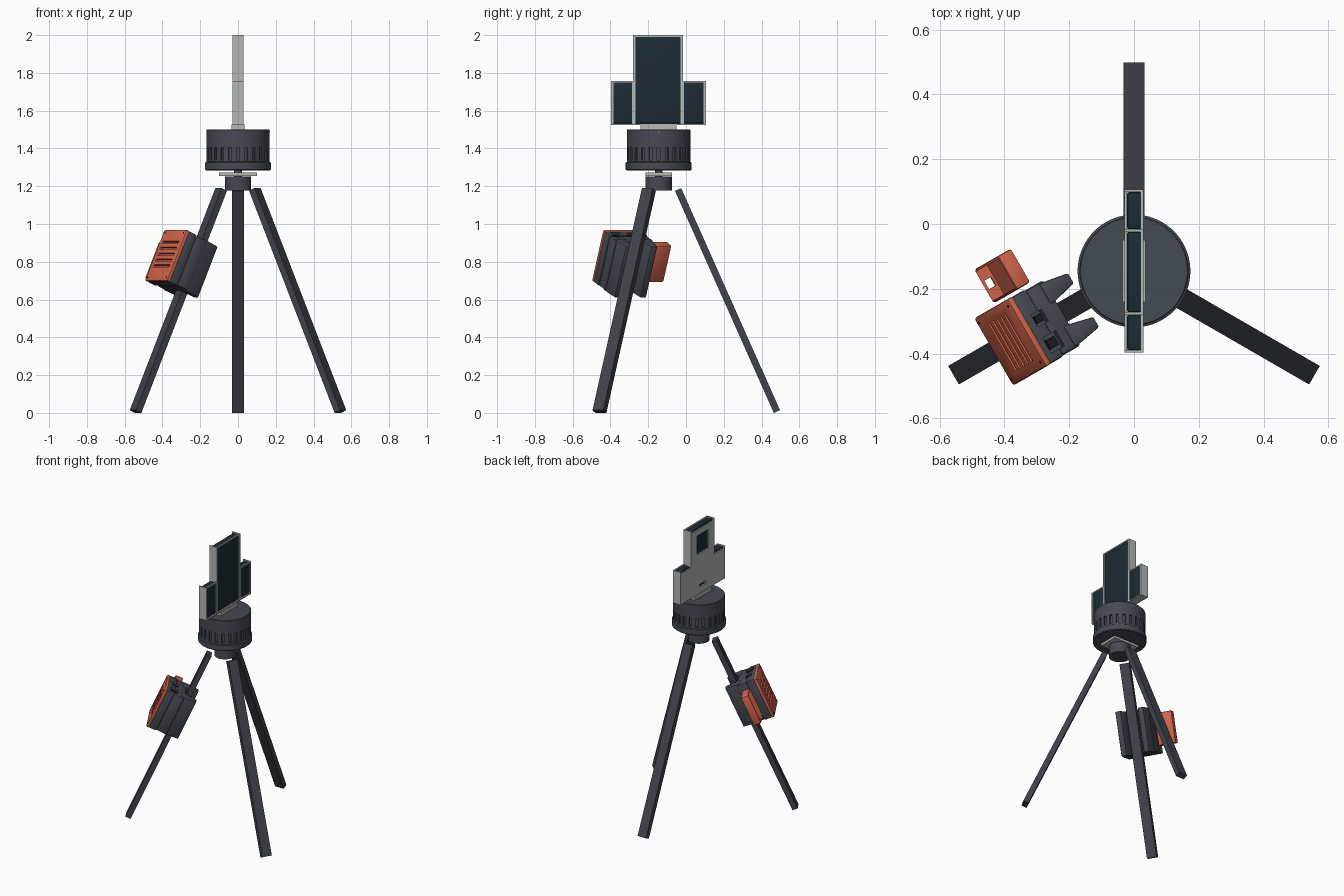
import bpy, bmesh
from math import sin, cos, radians, pi
from mathutils import Matrix, Vector

if "Cube" in bpy.data.objects:
    bpy.data.objects.remove(bpy.data.objects["Cube"])

def material(name, rgb):
    m = bpy.data.materials.new(name)
    m.diffuse_color = (*rgb, 1)
    m.use_nodes = True
    m.node_tree.nodes["Principled BSDF"].inputs["Base Color"].default_value = m.diffuse_color
    return m

SLATE = material("slate", (0.06, 0.07, 0.085))
LEG = material("leg_dark", (0.05, 0.057, 0.068))
ORANGE = material("orange", (0.65, 0.13, 0.07))
LIGHT = material("light_grey", (0.45, 0.48, 0.46))
SCREEN = material("screen", (0.012, 0.024, 0.034))
BLACK = material("black", (0.01, 0.01, 0.012))
I = Matrix.Identity(4)
CY = -0.145                      # y of the tripod axis

def finish(bm, name, mat):
    bmesh.ops.recalc_face_normals(bm, faces=bm.faces)
    me = bpy.data.meshes.new(name)
    bm.to_mesh(me)
    bm.free()
    ob = bpy.data.objects.new(name, me)
    bpy.context.collection.objects.link(ob)
    if mat:
        me.materials.append(mat)
    return ob

def add_box(bm, lo, hi, m=I):
    lo, hi = Vector(lo), Vector(hi)
    s = Matrix.Diagonal((*(hi - lo), 1))
    return bmesh.ops.create_cube(bm, size=1, matrix=m @ Matrix.Translation((lo + hi) / 2) @ s)

def boxes(name, spans, mat, m=I, bevel=0, seg=2):
    bm = bmesh.new()
    for lo, hi in spans:
        add_box(bm, lo, hi, m)
    if bevel:
        bmesh.ops.bevel(bm, geom=bm.edges[:], offset=bevel, segments=seg, profile=0.5, affect='EDGES')
    return finish(bm, name, mat)

def lathe(name, profile, mat, steps=72):
    bm = bmesh.new()
    vs = [bm.verts.new((r, 0, z)) for r, z in profile]
    es = [bm.edges.new(p) for p in zip(vs, vs[1:])]
    bmesh.ops.spin(bm, geom=vs + es, cent=(0, 0, 0), axis=(0, 0, 1), angle=2 * pi, steps=steps)
    bmesh.ops.remove_doubles(bm, verts=bm.verts, dist=1e-5)
    bmesh.ops.translate(bm, vec=(0, CY, 0), verts=bm.verts)
    return finish(bm, name, mat)

def prism(name, pts, h, mat, m):
    bm = bmesh.new()
    f = bm.faces.new([bm.verts.new((x, y, -h)) for x, y in pts])
    ext = bmesh.ops.extrude_face_region(bm, geom=[f])["geom"]
    bmesh.ops.translate(bm, vec=(0, 0, 2 * h), verts=[v for v in ext if isinstance(v, bmesh.types.BMVert)])
    bmesh.ops.bevel(bm, geom=bm.edges[:], offset=0.006, segments=2, profile=0.5, affect='EDGES')
    bm.transform(m)
    return finish(bm, name, mat)

def cut(target, cutter):
    mod = target.modifiers.new("cut", 'BOOLEAN')
    mod.operation, mod.solver, mod.object = 'DIFFERENCE', 'EXACT', cutter
    bpy.context.view_layer.objects.active = target
    bpy.ops.object.modifier_apply(modifier=mod.name)
    bpy.data.objects.remove(cutter)

# Leg frames: local x = tangent, y = outward normal, z = up along the leg
TILT = radians(24)
def leg_frame(deg):
    a = radians(deg)
    r = Vector((cos(a), sin(a), 0))
    z = Vector((0, 0, 1))
    t = Vector((sin(a), -cos(a), 0))
    n = r * cos(TILT) + z * sin(TILT)
    u = z * cos(TILT) - r * sin(TILT)
    m = Matrix((t, n, u)).transposed().to_4x4()
    m.translation = Vector((0, CY, 0.767)) + r * 0.288
    return m

# Three legs
for name, deg in (("back", 90), ("left", 210), ("right", 330)):
    boxes(name + "_leg", [((-0.033, -0.018, -0.832), (0.033, 0.018, 0.455))], LEG, leg_frame(deg))

# Hub, mounting plate and stem
lathe("hub", [(0, 1.178), (0.07, 1.178), (0.07, 1.252), (0, 1.252)], SLATE, 48)
boxes("mounting_plate", [((-0.1, CY - 0.07, 1.255), (0.1, CY + 0.07, 1.272))], LIGHT)
lathe("stem", [(0, 1.25), (0.02, 1.25), (0.02, 1.29), (0, 1.29)], SLATE, 24)

# Rotating head: base ring with screw holes, drum with grip slots
base = lathe("head_base", [(0, 1.284), (0.17, 1.284), (0.174, 1.288), (0.174, 1.325), (0.165, 1.33), (0, 1.33)], SLATE)
drum = lathe("head_drum", [(0, 1.33), (0.168, 1.33), (0.168, 1.497), (0.165, 1.5), (0, 1.5)], SLATE)
bm = bmesh.new()
for i in range(24):
    m = Matrix.Translation((0, CY, 0)) @ Matrix.Rotation(i * pi / 12, 4, 'Z')
    add_box(bm, (0.156, -0.008, 1.34), (0.19, 0.008, 1.405), m)
cut(drum, finish(bm, "slot_cutter", BLACK))
bm = bmesh.new()
for i in range(12):
    a = (i + 0.5) * pi / 6
    bmesh.ops.create_cone(bm, cap_ends=True, segments=12, radius1=0.009, radius2=0.009, depth=0.03,
                          matrix=Matrix.Translation((0.145 * cos(a), CY + 0.145 * sin(a), 1.284)))
cut(base, finish(bm, "hole_cutter", BLACK))
boxes("indicator_light", [((0.16, CY - 0.004, 1.484), (0.17, CY + 0.004, 1.492))], ORANGE)

# Display frame: foot, back plates, side walls and front lips
Y = (-0.397, -0.28, -0.016, 0.106)
Z0, ZW, ZT, W = 1.525, 1.757, 2.0, 0.008
boxes("display_foot", [((-0.035, -0.24, 1.5), (0.035, -0.05, 1.527))], LIGHT)
boxes("display_side_walls", [((-0.03, y, Z0), (0.03, y + W, top)) for y, top in
      ((Y[0], ZW), (Y[1], ZT), (Y[2] - W, ZT), (Y[3] - W, ZW))], LIGHT)
boxes("display_bottom_wall", [((-0.03, Y[0] + W, Z0), (0.03, Y[3] - W, Z0 + W))], LIGHT)
bays = (("left", Y[0] + W, Y[1], ZW), ("centre", Y[1] + W, Y[2] - W, ZT), ("right", Y[2], Y[3] - W, ZW))
for name, y0, y1, top in bays:
    back = boxes(name + "_back_plate", [((-0.03, y0, Z0 + W), (-0.021, y1, top - 0.015))], LIGHT)
    if name == "centre":
        cut(back, boxes("window_cutter", [((-0.05, CY - 0.065, 1.81), (0, CY + 0.065, 1.945)),
                                          ((-0.05, CY - 0.035, 1.57), (0, CY + 0.035, 1.59))], SCREEN))
    boxes(name + "_screen", [((-0.021, y0, Z0 + W), (0.024, y1, top - 0.006))], SCREEN, bevel=0.006)
    e = 0.005
    boxes(name + "_front_lip", [((0.02, y0, Z0 + W), (0.03, y0 + e, top)), ((0.02, y1 - e, Z0 + W), (0.03, y1, top)),
                                ((0.02, y0 + e, top - 0.009), (0.03, y1 - e, top))], LIGHT)

# Control box clamped on the left leg
F = leg_frame(210)
H = 0.148
boxes("box_inner_half", [((-0.116, 0.024, -H + 0.003), (0.116, 0.099, H - 0.003))], SLATE, F, 0.012)
outer = boxes("box_outer_half", [((-0.119, 0.095, -H), (0.119, 0.153, H))], SLATE, F, 0.010)
ports = [(0.02, 0.105, 0.021), (-0.065, 0.105, 0.027)]
half = bpy.data.objects["box_inner_half"]
for ob in (half, outer):
    cut(ob, boxes("port_cutter", [((t - s, n - s, H - 0.025), (t + s, n + s, H + 0.05)) for t, n, s in ports], BLACK, F))
boxes("ports", [((t - s * 0.6, n - s * 0.6, H - 0.03), (t + s * 0.6, n + s * 0.6, H - 0.01)) for t, n, s in ports], BLACK, F)

# Orange vented lid
lid = boxes("vented_lid", [((-0.12, 0.147, -H), (0.12, 0.169, H))], ORANGE, F, 0.008)
vents = [((-0.085, 0.155, 0.005 + 0.034 * i - 0.007), (0.085, 0.2, 0.005 + 0.034 * i + 0.007)) for i in range(-2, 3)]
cut(lid, boxes("vent_cutter", vents, BLACK, F))
boxes("lid_screws", [((x - 0.004, 0.165, z - 0.004), (x + 0.004, 0.1705, z + 0.004))
                     for x in (-0.1, 0.1) for z in (-0.128, 0.128)], BLACK, F)

# Two tapered clamp jaws either side of the leg
for name, s in (("left", 1), ("right", -1)):
    prism(name + "_clamp_jaw", [(s * x, y) for x, y in
          ((0.037, 0.05), (0.112, 0.05), (0.108, 0.018), (0.096, -0.055), (0.06, -0.055))], H, SLATE, F)

# Orange side tray: open outward, cable hole through its floor
tray = boxes("side_tray", [((0.13, 0.052, -0.107), (0.25, 0.105, 0.107))], ORANGE, F, 0.008)
cut(tray, boxes("tray_cutter", [((0.138, 0.06, -0.099), (0.242, 0.15, 0.099))], ORANGE, F))
cut(tray, boxes("cable_cutter", [((0.175, 0.068, -0.15), (0.205, 0.095, 0))], ORANGE, F))

# Smooth rounded parts, keep edges sharp
bpy.ops.object.select_all(action='SELECT')
bpy.context.view_layer.objects.active = drum
bpy.ops.object.shade_smooth_by_angle(angle=radians(30))
